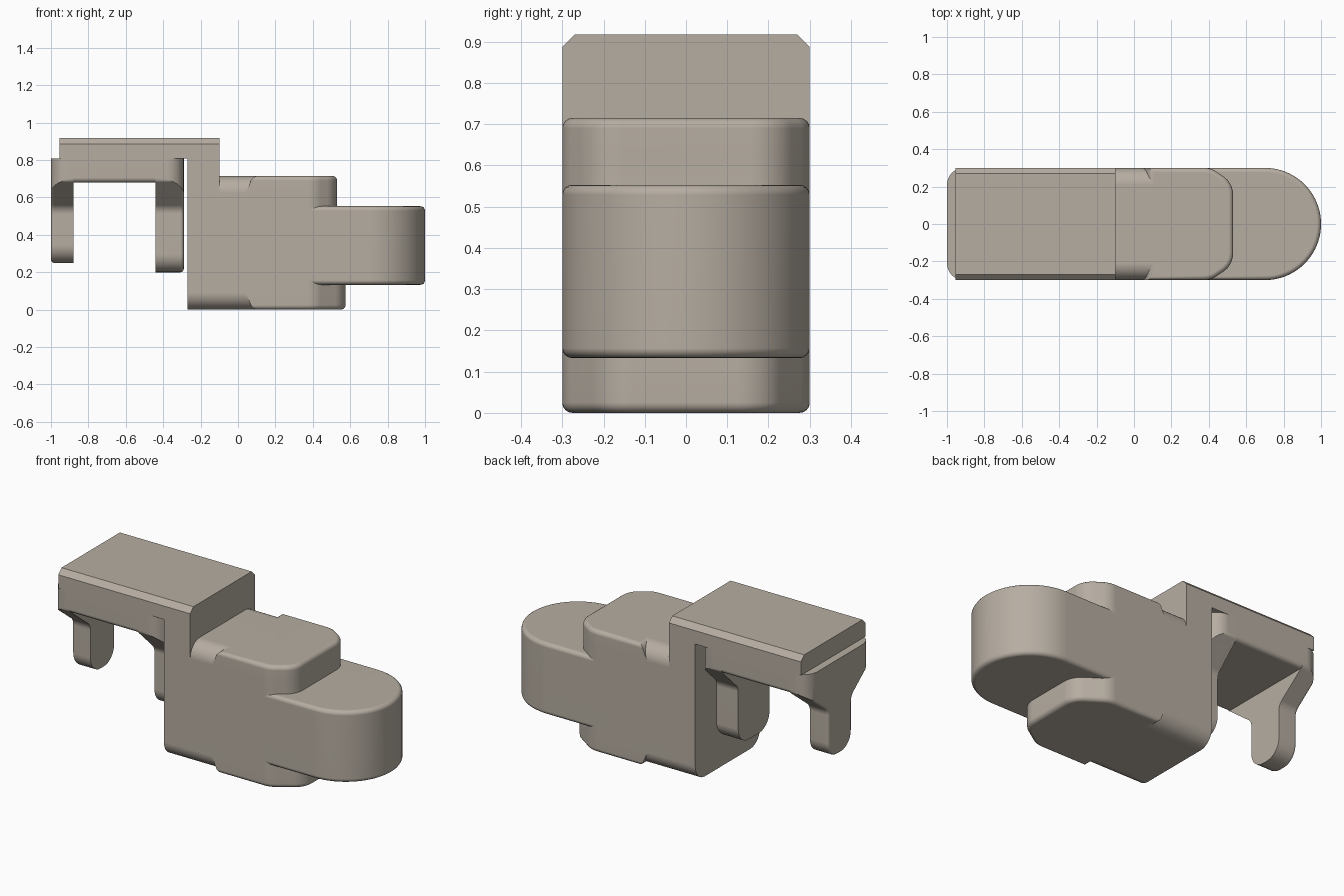
import bpy, bmesh
from mathutils import Vector
from math import sin, cos, pi

if "Cube" in bpy.data.objects:
    bpy.data.objects.remove(bpy.data.objects["Cube"])


def fillet(pts, n=8):
    """Round the corners of a 2D outline given as (u, v, radius)."""
    out = []
    for i, (u, v, r) in enumerate(pts):
        p = Vector((u, v))
        if not r:
            out.append((u, v))
            continue
        a = (Vector(pts[i - 1][:2]) - p).normalized()
        b = (Vector(pts[(i + 1) % len(pts)][:2]) - p).normalized()
        half = a.angle(b) / 2
        c = p + (a + b).normalized() * (r / sin(half))
        s, e = p + a * r * cos(half) / sin(half) - c, p + b * r * cos(half) / sin(half) - c
        for k in range(n + 1):
            t = k / n
            w = s.angle(e)
            d = (s * sin((1 - t) * w) + e * sin(t * w)) / sin(w)
            out.append(tuple(c + d))
    return out


paint = bpy.data.materials.new('warm_grey')
paint.diffuse_color = (.47, .42, .36, 1)
paint.use_nodes = True
paint.node_tree.nodes["Principled BSDF"].inputs["Base Color"].default_value = paint.diffuse_color


def loft(name, layers, axis, rims=(), bevel=0.0):
    """Skin outlines [(position, points)] along x or z, rounding the chosen end rims."""
    bm = bmesh.new()
    rings = []
    for h, pts in layers:
        rings.append([bm.verts.new((h, u, v) if axis == 'x' else (u, v, h)) for u, v in pts])
    n = len(rings[0])
    for lo, hi in zip(rings, rings[1:]):
        for i in range(n):
            j = (i + 1) % n
            bm.faces.new((lo[i], lo[j], hi[j], hi[i]))
    caps = [bm.faces.new(rings[0]), bm.faces.new(rings[-1])]
    bmesh.ops.recalc_face_normals(bm, faces=bm.faces)
    edges = {e for k in rims for e in caps[k].edges}
    if edges:
        bmesh.ops.bevel(bm, geom=list(edges), offset=bevel, segments=4, profile=0.5, affect='EDGES')
    mesh = bpy.data.meshes.new(name)
    bm.to_mesh(mesh)
    bm.free()
    mesh.materials.append(paint)
    ob = bpy.data.objects.new(name, mesh)
    bpy.context.collection.objects.link(ob)
    return ob


def prism(name, pts, axis, a, b, rims=(), bevel=0.0):
    return loft(name, [(a, pts), (b, pts)], axis, rims, bevel)


# Top plate with chamfered long edges
prism('top_plate', [(-.3, .808), (.3, .808), (.3, .887), (.27, .917), (-.27, .917), (-.3, .887)],
      'x', -.955, -.10)

# Upright wall carrying the plate, and the neck with large rounded corners
R = .09
prism('rear_wall', fillet([(-.3, 0, R), (.3, 0, R), (.3, .808, 0), (-.3, .808, 0)]), 'x', -.27, -.10)
prism('body_neck', fillet([(-.3, 0, R), (.3, 0, R), (.3, .715, R), (-.3, .715, R)]), 'x', -.10, .12)


# Main body: tapered front, slanted shoulders where it meets the neck
def body_outline(back, front, half):
    return fillet([(back, -.3, 0), (.41, -.3, .12), (front, -half, .12),
                   (front, half, .12), (.41, .3, .12), (back, .3, 0)], 8)


low, high = (.575, .19), (.53, .22)
loft('main_body', [(0, body_outline(.08, *low)), (.09, body_outline(.04, *low)),
                   (.30, body_outline(.04, *low)), (.40, body_outline(.04, *high)),
                   (.62, body_outline(.04, *high)), (.715, body_outline(.08, *high))],
     'z', (0, 1), .025)

# Half-round nose
arc = [(.7 + .3 * sin(pi * k / 40), -.3 * cos(pi * k / 40)) for k in range(41)]
prism('round_nose', [(.3, -.3)] + arc + [(.3, .3)], 'z', .133, .553, (0, 1), .024)

# Clip base under the plate
plan = fillet([(-1, -.3, .09), (-.29, -.3, .09), (-.29, .3, .09), (-1, .3, .09)])
prism('clip_base', plan, 'z', .68, .808, (0,), .025)

# Clip legs: flared at the top, rounded at the foot, trimmed to the clip outline
trim = prism('leg_trim', plan, 'z', .1, .806)
for name, x0, x1, foot, rim, w in (('rear_clip_leg', -1, -.88, .25, 0, .11),
                                   ('front_clip_leg', -.44, -.29, .20, 1, .145)):
    side = fillet([(-.3, .806, 0), (-.3, .69, .03), (-w, .54, .06), (-w, foot, .095),
                   (w, foot, .095), (w, .54, .06), (.3, .69, .03), (.3, .806, 0)])
    leg = prism(name, side, 'x', x0, x1, (rim,), .018)
    mod = leg.modifiers.new('trim', 'BOOLEAN')
    mod.operation, mod.solver, mod.object = 'INTERSECT', 'EXACT', trim
    bpy.context.view_layer.objects.active = leg
    bpy.ops.object.modifier_apply(modifier='trim')
bpy.data.objects.remove(trim)

# Smooth shading with crisp edges and flat large faces
bpy.ops.object.select_all(action='SELECT')
bpy.context.view_layer.objects.active = bpy.data.objects['main_body']
bpy.ops.object.shade_smooth_by_angle(angle=0.5)
for ob in bpy.data.objects:
    ob.modifiers.new('even_shading', 'WEIGHTED_NORMAL').keep_sharp = True
